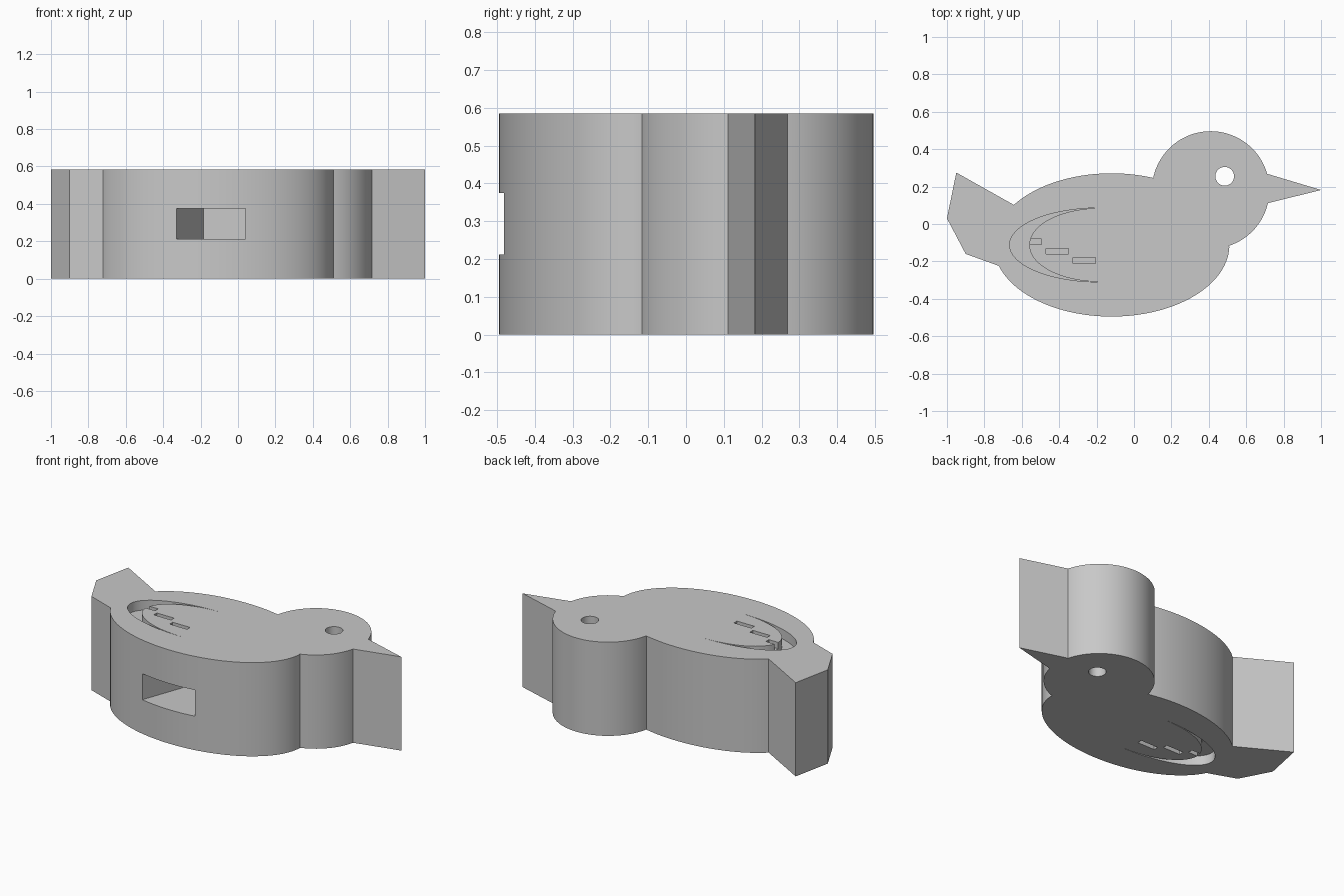
import bpy, bmesh, math

if "Cube" in bpy.data.objects:
    bpy.data.objects.remove(bpy.data.objects["Cube"])

HEIGHT = 0.585
BODY = (-0.12, -0.112, 0.63, 0.383)
HEAD = (0.41, 0.182, 0.314, 0.314)

grey = bpy.data.materials.new("plain grey")
grey.use_nodes = True
grey.diffuse_color = (0.58, 0.58, 0.58, 1)
grey.node_tree.nodes["Principled BSDF"].inputs["Base Color"].default_value = grey.diffuse_color


def arc(ellipse, start, end, steps):
    """Points on an ellipse (cx, cy, rx, ry) between two angles in degrees."""
    cx, cy, rx, ry = ellipse
    angles = [math.radians(start + (end - start) * i / steps) for i in range(steps + 1)]
    return [(cx + rx * math.cos(a), cy + ry * math.sin(a)) for a in angles]


def box(x0, x1, y0, y1):
    return [(x0, y0), (x1, y0), (x1, y1), (x0, y1)]


def prism(name, outline, z0, z1):
    """Extrude a flat outline between two heights."""
    bm = bmesh.new()
    face = bm.faces.new([bm.verts.new((x, y, z0)) for x, y in outline])
    top = bmesh.ops.extrude_face_region(bm, geom=[face])["geom"]
    moved = [v for v in top if isinstance(v, bmesh.types.BMVert)]
    bmesh.ops.translate(bm, verts=moved, vec=(0, 0, z1 - z0))
    bmesh.ops.recalc_face_normals(bm, faces=bm.faces)
    mesh = bpy.data.meshes.new(name)
    bm.to_mesh(mesh)
    bm.free()
    mesh.materials.append(grey)
    obj = bpy.data.objects.new(name, mesh)
    bpy.context.collection.objects.link(obj)
    return obj


def cut(target, outline, z0, z1):
    """Subtract a prism from the target and discard the cutter."""
    cutter = prism("cutter", outline, z0, z1)
    cutter.hide_render = True
    mod = target.modifiers.new("cut", 'BOOLEAN')
    mod.operation = 'DIFFERENCE'
    mod.solver = 'EXACT'
    mod.object = cutter
    bpy.context.view_layer.objects.active = target
    bpy.ops.object.modifier_apply(modifier=mod.name)
    bpy.data.objects.remove(cutter)


# Bird silhouette: belly, chest, beak, crown, back, tail
outline = (
    arc(BODY, 197, 358.5, 56)
    + arc(HEAD, -71.7, -13, 20)
    + [(1.0, 0.182)]
    + arc(HEAD, 16, 168.5, 48)
    + arc(BODY, 69.6, 146, 28)
    + [(-0.95, 0.275), (-1.0, 0.03), (-0.90, -0.16)]
)
bird = prism("bird_body", outline, 0, HEIGHT)

# Eye hole right through the head
cut(bird, arc((0.485, 0.255, 0.05, 0.05), 0, 352.5, 47), -0.1, HEIGHT + 0.1)

# Wing crescent and feather slots, on the upper and lower faces
crescent = (arc((-0.18, -0.112, 0.485, 0.198), 90, 270, 48)
            + arc((-0.18, -0.112, 0.38, 0.197), 270, 90, 48))
feathers = [box(-0.58, -0.495, -0.11, -0.08),
            box(-0.47, -0.35, -0.16, -0.13),
            box(-0.325, -0.205, -0.21, -0.18)]
for shape, depth in [(crescent, 0.06)] + [(f, 0.04) for f in feathers]:
    cut(bird, shape, HEIGHT - depth, HEIGHT + 0.1)
    cut(bird, shape, -0.1, depth)

# Slanted pocket in the belly
dx, dy = 0.342, 0.94


def pocket_point(along, across):
    return (-0.185 + along * dx + across * dy, -0.075 + along * dy - across * dx)


pocket = [pocket_point(*p) for p in [(0, 0), (-0.7, 0), (-0.7, 0.351), (0, 0.351)]]
cut(bird, pocket, 0.212, 0.375)

# Smooth curved walls, sharp rims
bpy.ops.object.select_all(action='DESELECT')
bird.select_set(True)
bpy.context.view_layer.objects.active = bird
bpy.ops.object.shade_smooth_by_angle(angle=math.radians(20))
